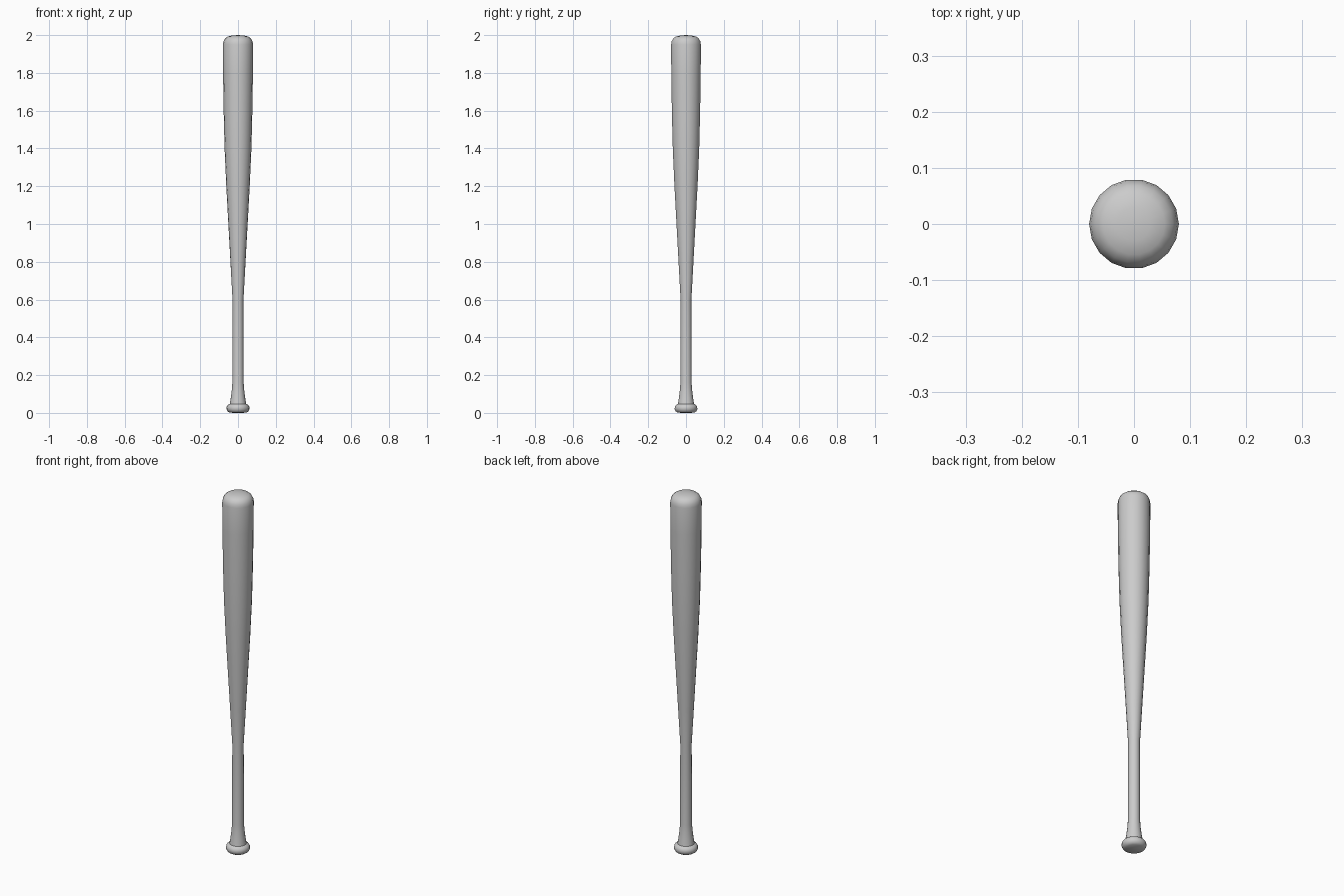
import bpy, bmesh, math

cube = bpy.data.objects.get("Cube")
if cube:
    bpy.data.objects.remove(cube, do_unlink=True)

SIDES = 18

# One plain grey for the whole bat
grey = bpy.data.materials.new("light_grey")
grey.use_nodes = True
colour = (0.6, 0.6, 0.6, 1)
grey.diffuse_color = colour
bsdf = next(n for n in grey.node_tree.nodes if n.type == 'BSDF_PRINCIPLED')
bsdf.inputs["Base Color"].default_value = colour


def lathe(name, profile):
    """Spin (radius, height) points around the z axis."""
    bm = bmesh.new()
    verts = [bm.verts.new((r, 0, z)) for r, z in profile]
    edges = [bm.edges.new(pair) for pair in zip(verts, verts[1:])]
    bmesh.ops.spin(bm, geom=verts + edges, cent=(0, 0, 0), axis=(0, 0, 1),
                   angle=math.tau, steps=SIDES)
    bmesh.ops.remove_doubles(bm, verts=bm.verts[:], dist=1e-4)
    bmesh.ops.recalc_face_normals(bm, faces=bm.faces[:])
    mesh = bpy.data.meshes.new(name)
    bm.to_mesh(mesh)
    bm.free()
    mesh.materials.append(grey)
    obj = bpy.data.objects.new(name, mesh)
    bpy.context.collection.objects.link(obj)
    bpy.ops.object.select_all(action='DESELECT')
    obj.select_set(True)
    bpy.context.view_layer.objects.active = obj
    bpy.ops.object.shade_smooth_by_angle(angle=math.radians(50))
    return obj


# Rounded grip knob, flared handle, tapered barrel and domed end in one skin
knob = [(0, 0), (0.044, 0.001), (0.055, 0.008), (0.061, 0.02),
        (0.06, 0.032), (0.054, 0.042), (0.043, 0.048)]
handle = [(0.038, 0.08), (0.033, 0.12), (0.03, 0.16), (0.029, 0.6)]
barrel = [(0.04, 0.8), (0.051, 1.0), (0.062, 1.2), (0.071, 1.4),
          (0.076, 1.6), (0.079, 1.8), (0.08, 1.95)]
dome = [(0.077, 1.967), (0.069, 1.982), (0.055, 1.992), (0.03, 1.998), (0, 2)]
lathe("bat", knob + handle + barrel + dome)
